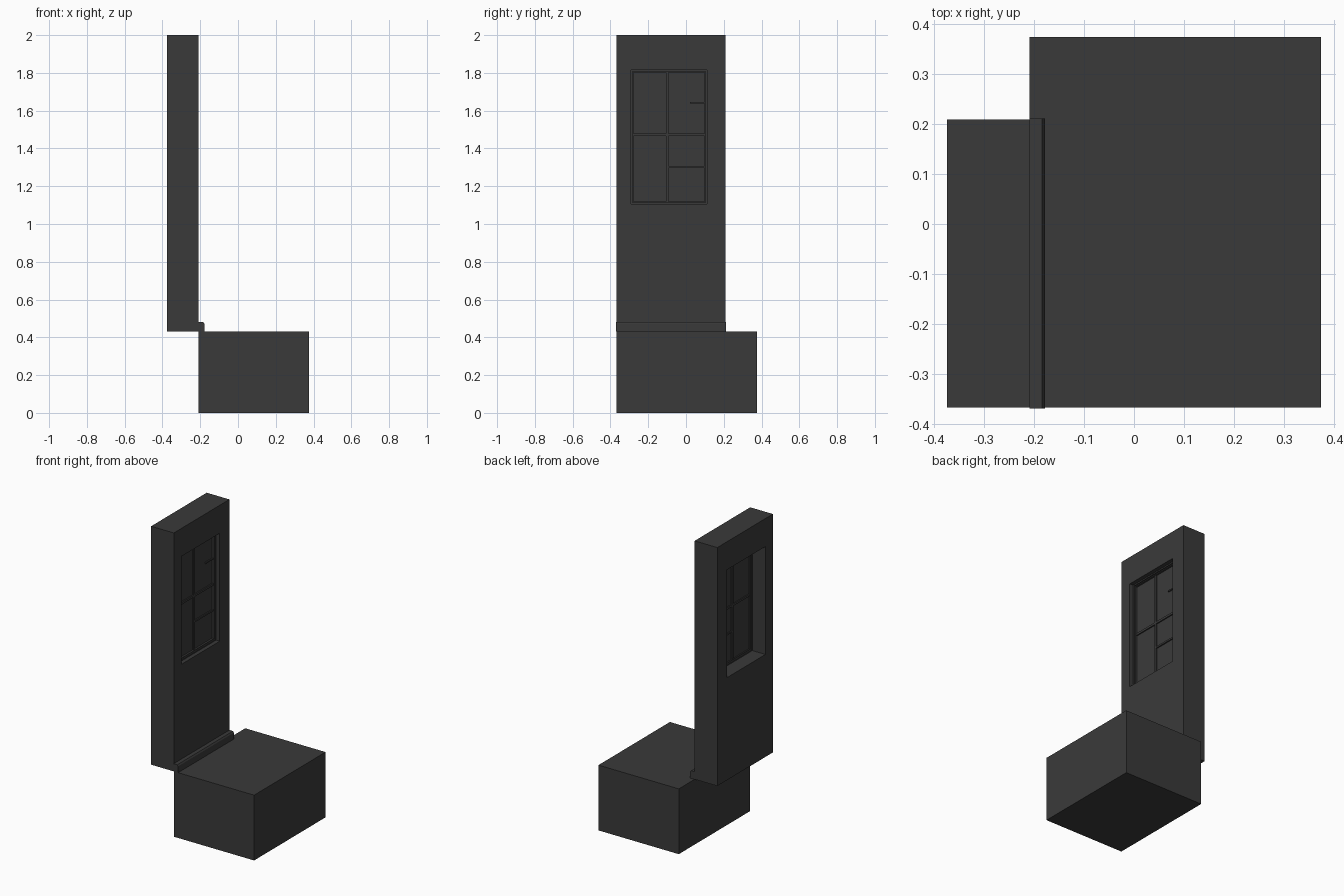
import bpy, bmesh

if "Cube" in bpy.data.objects:
    bpy.data.objects.remove(bpy.data.objects["Cube"])

mat = bpy.data.materials.new("dark_grey")
mat.diffuse_color = (0.042, 0.042, 0.042, 1)
mat.use_nodes = True
mat.node_tree.nodes["Principled BSDF"].inputs["Base Color"].default_value = mat.diffuse_color


def finish(name, bm):
    bmesh.ops.recalc_face_normals(bm, faces=bm.faces[:])
    me = bpy.data.meshes.new(name)
    bm.to_mesh(me)
    bm.free()
    me.materials.append(mat)
    ob = bpy.data.objects.new(name, me)
    bpy.context.collection.objects.link(ob)
    return ob


def prism(name, points, direction):
    """Extrude a closed 3D outline along a direction."""
    bm = bmesh.new()
    face = bm.faces.new([bm.verts.new(p) for p in points])
    ext = bmesh.ops.extrude_face_region(bm, geom=[face], use_keep_orig=True)
    moved = [v for v in ext["geom"] if isinstance(v, bmesh.types.BMVert)]
    bmesh.ops.translate(bm, verts=moved, vec=direction)
    return finish(name, bm)


def box(name, x0, x1, y0, y1, z0, z1):
    pts = [(x0, y0, z0), (x0, y1, z0), (x0, y1, z1), (x0, y0, z1)]
    return prism(name, pts, (x1 - x0, 0, 0))


def ring(name, x0, x1, outer, inner):
    """Rectangular slab in the yz plane with a rectangular opening."""
    bm = bmesh.new()

    def loop(x, r):
        y0, y1, z0, z1 = r
        return [bm.verts.new((x, y, z)) for y, z in ((y0, z0), (y1, z0), (y1, z1), (y0, z1))]
    loops = [loop(x0, outer), loop(x1, outer), loop(x1, inner), loop(x0, inner)]
    for a, b in zip(loops, loops[1:] + loops[:1]):
        for i in range(4):
            j = (i + 1) % 4
            bm.faces.new((a[i], a[j], b[j], b[i]))
    return finish(name, bm)


# Floor block and wall with window opening
box("floor_block", -0.21, 0.375, -0.368, 0.375, 0, 0.43)
opening = (-0.29, 0.11, 1.105, 1.815)
ring("wall", -0.375, -0.21, (-0.368, 0.21, 0.43, 2.0), opening)

# Baseboard with a chamfered top edge
profile = [(-0.21, 0.43), (-0.178, 0.43), (-0.178, 0.472), (-0.184, 0.481), (-0.21, 0.481)]
prism("baseboard", [(x, -0.37, z) for x, z in profile], (0, 0.582, 0))

# Window frame: outer casing and inner sash
ring("window_casing", -0.28, -0.236, opening, (-0.282, 0.102, 1.113, 1.807))
ring("window_sash", -0.272, -0.244, (-0.282, 0.102, 1.113, 1.807), (-0.277, 0.097, 1.118, 1.802))

# Glazing bars, with one broken stub on the upper right
bars = [(-0.107, -0.093, 1.118, 1.802), (-0.277, 0.097, 1.466, 1.48),
        (-0.093, 0.097, 1.297, 1.308), (0.02, 0.097, 1.638, 1.646)]
for i, b in enumerate(bars):
    box(f"glazing_bar_{i + 1}", -0.27, -0.248, *b)

# Window panel between the bars
pane = [(-0.277, 1.118), (0.097, 1.118), (0.097, 1.802), (-0.277, 1.802)]
prism("window_panel", [(-0.264, y, z) for y, z in pane], (0.008, 0, 0))
